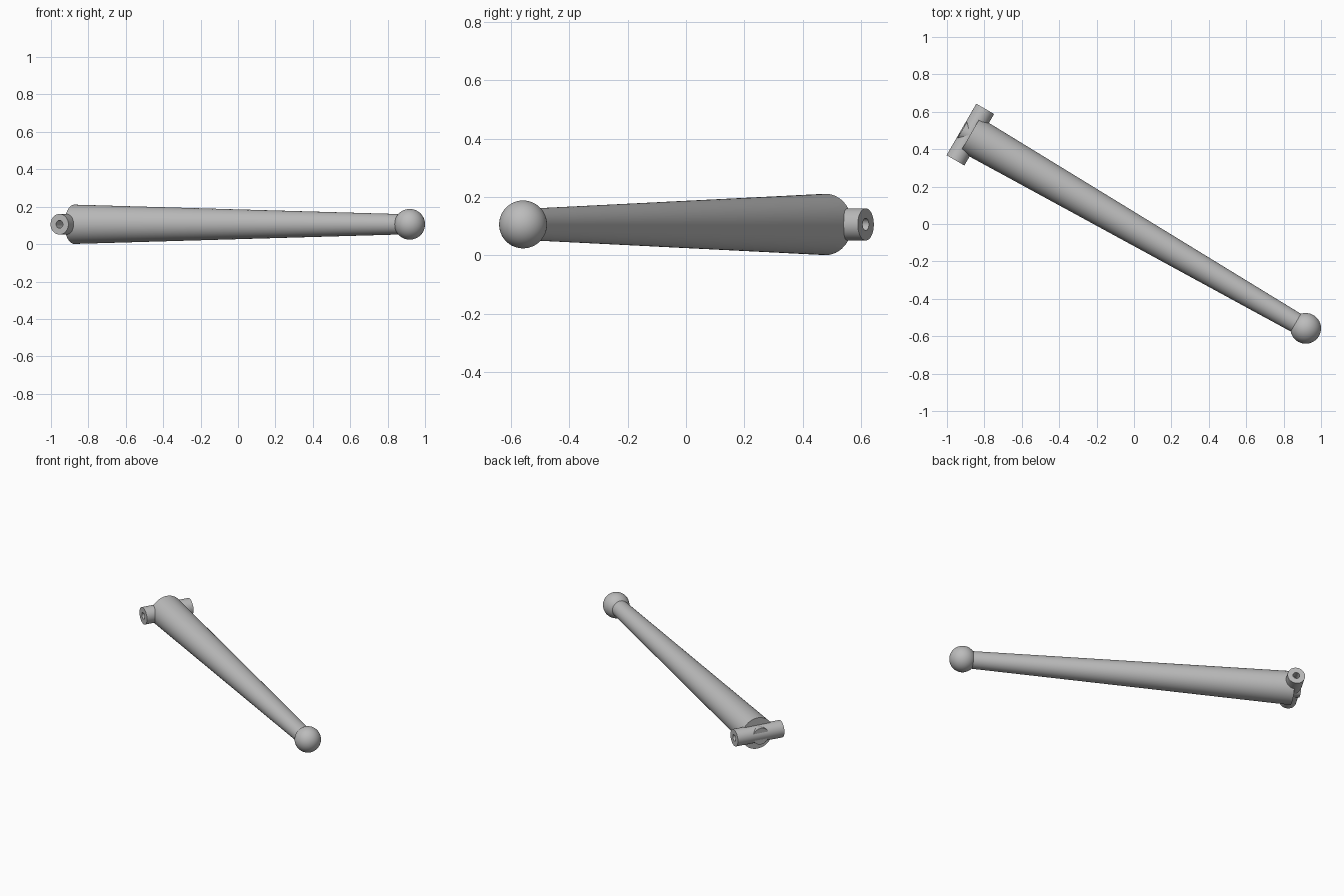
import bpy
import math
from mathutils import Matrix, Vector

cube = bpy.data.objects.get("Cube")
if cube:
    bpy.data.objects.remove(cube, do_unlink=True)

# Pivot end and ball end of the link
PIVOT = Vector((-0.875, 0.478, 0.106))
BALL = Vector((0.918, -0.558, 0.106))
AXIS = (BALL - PIVOT).normalized()
CROSS = Vector((0, 0, 1)).cross(AXIS)
LENGTH = (BALL - PIVOT).length

grey = bpy.data.materials.new("mid grey")
grey.use_nodes = True
grey.diffuse_color = (0.5, 0.5, 0.5, 1)
grey.node_tree.nodes["Principled BSDF"].inputs["Base Color"].default_value = grey.diffuse_color


def finish(obj):
    obj.data.materials.append(grey)
    bpy.ops.object.select_all(action="DESELECT")
    obj.select_set(True)
    bpy.context.view_layer.objects.active = obj
    bpy.ops.object.shade_smooth_by_angle(angle=math.radians(35))


def lathe(name, profile, direction, closed=False, sides=48):
    """Revolve (radius, distance) points around a line through the pivot."""
    turn = direction.to_track_quat("Z", "Y")
    verts, faces = [], []
    for radius, along in profile:
        for i in range(sides):
            a = math.tau * i / sides
            p = Vector((radius * math.cos(a), radius * math.sin(a), along))
            verts.append(PIVOT + turn @ p)
    rings = len(profile)
    for r in range(rings if closed else rings - 1):
        s = (r + 1) % rings
        for i in range(sides):
            j = (i + 1) % sides
            faces.append((r * sides + i, r * sides + j, s * sides + j, s * sides + i))
    if not closed:
        faces.append(tuple(reversed(range(sides))))
        faces.append(tuple(range((rings - 1) * sides, rings * sides)))
    mesh = bpy.data.meshes.new(name)
    mesh.from_pydata(verts, [], faces)
    obj = bpy.data.objects.new(name, mesh)
    bpy.context.collection.objects.link(obj)
    finish(obj)


# Tapered arm, and the short boss that joins it to the cross tube
lathe("tapered_arm", [(0.105, 0), (0.053, LENGTH)], AXIS)
lathe("pivot_boss", [(0.055, -0.05), (0.055, 0.05)], AXIS)

# Cross tube with a bore
HALF = 0.159
lathe("cross_tube", [(0.055, -HALF), (0.055, HALF), (0.021, HALF), (0.021, -HALF)],
      CROSS, closed=True)

# Ball joint
bpy.ops.mesh.primitive_uv_sphere_add(segments=48, ring_count=24, radius=0.082, location=BALL)
ball = bpy.context.object
ball.name = "ball_joint"
finish(ball)
